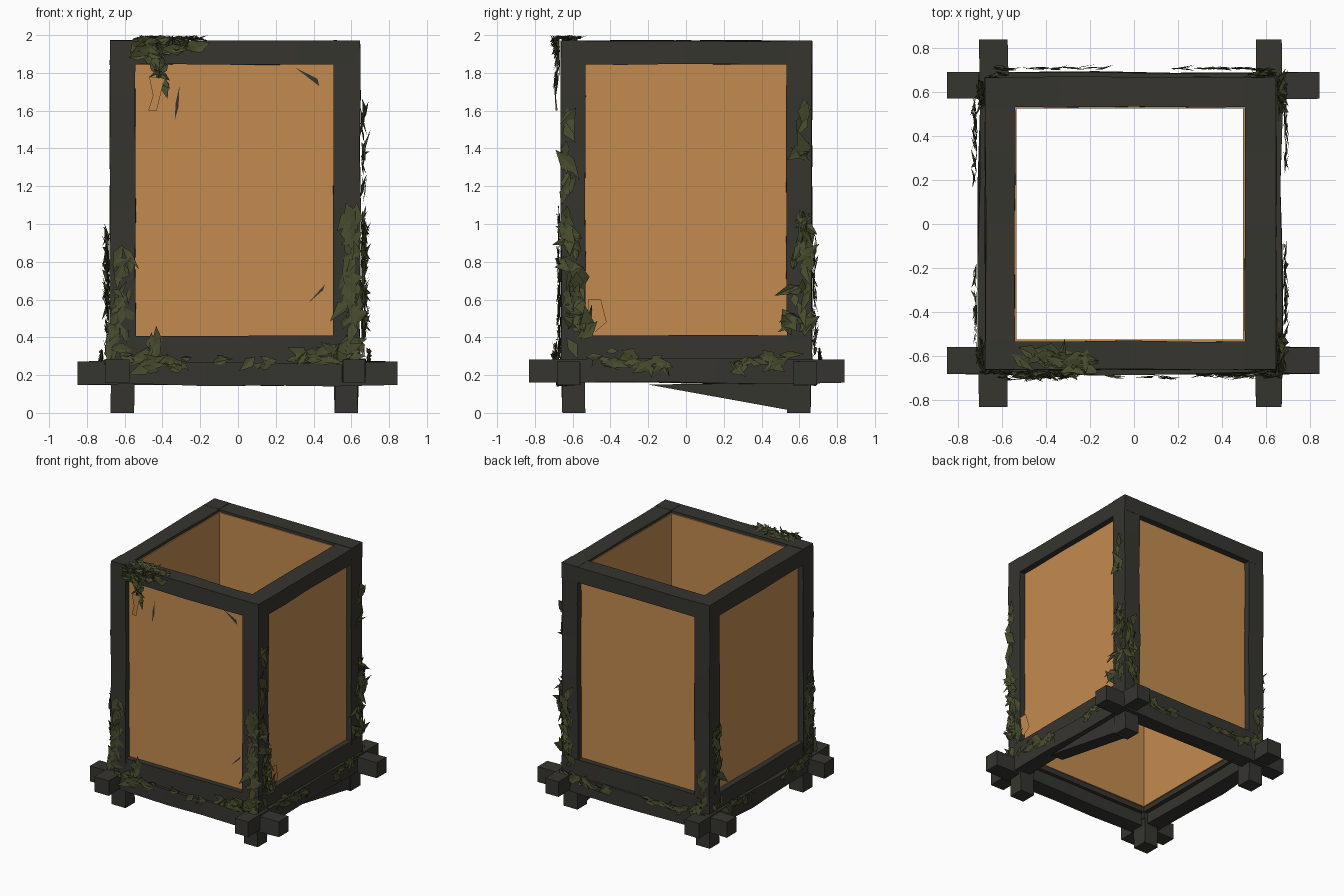
import bpy, bmesh, math, random
from mathutils import Vector

if "Cube" in bpy.data.objects:
    bpy.data.objects.remove(bpy.data.objects["Cube"])

rng = random.Random(7)


def material(name, rgb):
    m = bpy.data.materials.new(name)
    m.diffuse_color = (*rgb, 1)
    m.use_nodes = True
    m.node_tree.nodes["Principled BSDF"].inputs["Base Color"].default_value = m.diffuse_color
    return m


WOOD = material("charred_wood", (0.036, 0.035, 0.028))
PAPER = material("amber_paper", (0.55, 0.26, 0.08))
MOSS = material("olive_moss", (0.066, 0.073, 0.027))


def finish(name, bm, mat):
    me = bpy.data.meshes.new(name)
    bm.to_mesh(me)
    bm.free()
    me.materials.append(mat)
    ob = bpy.data.objects.new(name, me)
    bpy.context.collection.objects.link(ob)
    return ob


def timber(name, lo, hi, axis, cuts=4, wobble=0.004):
    """Square hand-hewn timber running along one axis."""
    bm = bmesh.new()
    u, v = [i for i in range(3) if i != axis]
    rings = []
    for k in range(cuts + 1):
        ring = []
        for a, b in ((0, 0), (1, 0), (1, 1), (0, 1)):
            p = [0, 0, 0]
            p[axis] = lo[axis] + (hi[axis] - lo[axis]) * k / cuts
            p[u] = (lo, hi)[a][u]
            p[v] = (lo, hi)[b][v]
            if 0 < k < cuts:
                p[u] += rng.uniform(-wobble, wobble)
                p[v] += rng.uniform(-wobble, wobble)
            ring.append(bm.verts.new(p))
        rings.append(ring)
    for r, s in zip(rings, rings[1:]):
        for i in range(4):
            bm.faces.new((r[i], r[(i + 1) % 4], s[(i + 1) % 4], s[i]))
    bm.faces.new(rings[0])
    bm.faces.new(rings[-1])
    bmesh.ops.recalc_face_normals(bm, faces=bm.faces)
    return finish(name, bm, WOOD)


# Outer and inner bounds of the frame on each side
X0, X0I, X1I, X1 = -0.677, -0.542, 0.505, 0.647
Y0, Y0I, Y1I, Y1 = -0.662, -0.533, 0.533, 0.667

# Corner posts
for sx, xa, xb in (("left", X0, X0I), ("right", X1I, X1)):
    for sy, ya, yb in (("front", Y0, Y0I), ("back", Y1I, Y1)):
        timber(f"{sy}_{sx}_post", (xa, ya, 0.2), (xb, yb, 1.972), 2, 6)

# Top and bottom rails
for tag, za, zb in (("top", 1.845, 1.97), ("bottom", 0.25, 0.408)):
    timber(f"{tag}_front_rail", (X0, Y0, za), (X1, Y0I, zb), 0)
    timber(f"{tag}_back_rail", (X0, Y1I, za), (X1, Y1, zb), 0)
    timber(f"{tag}_left_rail", (X0, Y0, za), (X0I, Y1, zb), 1)
    timber(f"{tag}_right_rail", (X1I, Y0, za), (X1, Y1, zb), 1)

# Crossing base beams and short feet
timber("front_beam", (-0.85, -0.682, 0.148), (0.845, -0.56, 0.272), 0, 5, 0.008)
timber("back_beam", (-0.85, 0.57, 0.148), (0.845, 0.692, 0.272), 0, 5, 0.008)
timber("left_beam", (-0.705, -0.832, 0.16), (-0.575, 0.84, 0.282), 1, 5, 0.008)
timber("right_beam", (0.555, -0.832, 0.16), (0.672, 0.84, 0.282), 1, 5, 0.008)
for xa, xb in ((-0.675, -0.55), (0.512, 0.635)):
    for ya, yb in ((-0.655, -0.533), (0.535, 0.66)):
        timber("foot", (xa, ya, 0), (xb, yb, 0.25), 2, 2, 0.005)

# Slanted brace under the right beam
bm = bmesh.new()
sides = [[bm.verts.new((x, y, z)) for y, z in ((-0.2, 0.15), (0.6, 0.005), (0.6, 0.16))]
         for x in (0.52, 0.63)]
bm.faces.new(sides[0])
bm.faces.new(sides[1])
for i in range(3):
    j = (i + 1) % 3
    bm.faces.new((sides[0][i], sides[0][j], sides[1][j], sides[1][i]))
bmesh.ops.recalc_face_normals(bm, faces=bm.faces)
finish("foot_brace", bm, WOOD)

# Paper walls: an open square tube lining the frame
bm = bmesh.new()
loops = []
for xa, xb, ya, yb, z in ((-0.63, 0.6, -0.618, 0.62, 0.29), (-0.63, 0.6, -0.618, 0.62, 1.95),
                          (-0.534, 0.497, -0.525, 0.525, 1.95), (-0.534, 0.497, -0.525, 0.525, 0.29)):
    loops.append([bm.verts.new(p) for p in ((xa, ya, z), (xb, ya, z), (xb, yb, z), (xa, yb, z))])
for k in range(4):
    r, s = loops[k], loops[(k + 1) % 4]
    for i in range(4):
        bm.faces.new((r[i], r[(i + 1) % 4], s[(i + 1) % 4], s[i]))
bmesh.ops.recalc_face_normals(bm, faces=bm.faces)
finish("paper_walls", bm, PAPER)


def scraps(name, start, end, normal, spread, count, size=0.08, mat=MOSS, lift=0.035):
    """Ragged folded shards scattered along a line on a surface."""
    bm = bmesh.new()
    a, b, n = Vector(start), Vector(end), Vector(normal).normalized()
    along = (b - a).normalized()
    side = along.cross(n)
    for _ in range(count):
        t = rng.random()
        c = a.lerp(b, t) + side * rng.uniform(-spread, spread) * (1 - 0.5 * t)
        c += n * rng.uniform(0.002, 0.012)
        ang = rng.gauss(0, 0.6) + rng.choice((0, math.pi))
        d = along * math.cos(ang) + side * math.sin(ang)
        w = d.cross(n)
        s = size * rng.uniform(0.5, 1.2)
        pts = [c - d * s * 0.5,
               c + w * s * rng.uniform(0.15, 0.4) + n * rng.uniform(0, lift * 0.5),
               c + d * s * rng.uniform(0.5, 0.9) + n * rng.uniform(0, lift),
               c - w * s * rng.uniform(0.15, 0.4) + n * rng.uniform(0, lift * 0.5)]
        for p in pts:
            p.z = min(p.z, 2.0)
        v = [bm.verts.new(p) for p in pts]
        bm.faces.new((v[0], v[1], v[2]))
        bm.faces.new((v[0], v[2], v[3]))
    return finish(name, bm, mat)


F, B, L, R, U = (0, -1, 0), (0, 1, 0), (-1, 0, 0), (1, 0, 0), (0, 0, 1)

# Moss clump hanging over the top front corner
scraps("top_moss", (-0.52, -0.61, 1.968), (-0.2, -0.63, 1.968), U, 0.05, 40, 0.09)
scraps("top_moss_hang", (-0.54, -0.665, 1.93), (-0.2, -0.665, 1.96), F, 0.05, 40, 0.09, lift=0.05)
scraps("top_moss_tail", (-0.43, -0.665, 1.92), (-0.41, -0.665, 1.73), F, 0.05, 16, 0.09)

# Moss climbing the posts
scraps("front_left_moss", (-0.63, Y0, 0.3), (-0.6, Y0, 0.85), F, 0.06, 30, 0.1, lift=0.02)
scraps("left_front_moss", (X0, -0.59, 0.3), (X0, -0.61, 0.98), L, 0.06, 36, 0.11)
scraps("front_right_moss", (0.6, Y0, 0.3), (0.6, Y0, 1.05), F, 0.055, 40, 0.11, lift=0.02)
scraps("right_front_moss", (X1, -0.55, 0.33), (X1, -0.62, 1.0), R, 0.06, 42, 0.12, lift=0.05)
scraps("right_front_strand", (X1, -0.64, 0.95), (X1, -0.62, 1.6), R, 0.015, 12, 0.11, lift=0.04)
scraps("right_back_moss", (X1, 0.6, 0.45), (X1, 0.61, 1.05), R, 0.075, 36, 0.11, lift=0.05)
scraps("right_back_strand", (X1, 0.62, 1.35), (X1, 0.62, 1.62), R, 0.03, 7, 0.12, lift=0.05)
scraps("back_right_moss", (0.59, Y1, 0.35), (0.6, Y1, 0.95), B, 0.05, 26, 0.1, lift=0.03)
scraps("left_back_moss", (X0, 0.58, 0.3), (X0, 0.6, 0.95), L, 0.055, 34, 0.1, lift=0.04)
scraps("back_left_moss", (-0.62, Y1, 0.3), (-0.62, Y1, 0.6), B, 0.04, 12, 0.09, lift=0.02)

# Moss along the base beams and bottom rails
for name, a, b, n, k in (
        ("front_left_ledge_moss", (-0.6, -0.685, 0.28), (-0.28, -0.685, 0.24), F, 20),
        ("front_right_ledge_moss", (0.65, -0.678, 0.31), (0.28, -0.675, 0.3), F, 30),
        ("front_mid_ledge_moss", (-0.3, -0.686, 0.27), (0.25, -0.686, 0.27), F, 9),
        ("right_front_ledge_moss", (0.676, -0.5, 0.3), (0.676, -0.1, 0.25), R, 28),
        ("right_back_ledge_moss", (0.676, 0.58, 0.29), (0.676, 0.25, 0.25), R, 18),
        ("left_front_ledge_moss", (-0.71, -0.6, 0.28), (-0.71, -0.2, 0.27), L, 20),
        ("left_back_ledge_moss", (-0.71, 0.55, 0.28), (-0.71, 0.2, 0.27), L, 24),
        ("back_left_ledge_moss", (-0.65, 0.695, 0.28), (-0.1, 0.695, 0.27), B, 20),
        ("back_right_ledge_moss", (0.62, 0.695, 0.28), (0.2, 0.695, 0.27), B, 20)):
    scraps(name, a, b, n, 0.045, k, 0.09, lift=0.025)
scraps("front_rail_tuft", (-0.45, Y0, 0.26), (-0.45, Y0, 0.42), F, 0.05, 10, 0.1, lift=0.02)


def tatter(name, pts, mat):
    """Thin torn piece drawn as one flat outline."""
    bm = bmesh.new()
    bm.faces.new([bm.verts.new(p) for p in pts])
    return finish(name, bm, mat)


# Torn paper strips, and slits in the paper
tatter("top_paper_strip", [(-0.47, -0.69, 1.78), (-0.39, -0.7, 1.77), (-0.43, -0.69, 1.6),
                           (-0.475, -0.68, 1.6), (-0.45, -0.69, 1.68)], PAPER)
tatter("side_paper_strip", [(0.655, -0.52, 0.6), (0.66, -0.45, 0.6), (0.65, -0.42, 0.48),
                            (0.655, -0.48, 0.43), (0.65, -0.51, 0.46)], PAPER)
tatter("front_slit", [(-0.31, -0.622, 1.73), (-0.315, -0.622, 1.62), (-0.335, -0.622, 1.55),
                      (-0.33, -0.622, 1.64)], WOOD)
tatter("corner_slit", [(0.5, -0.622, 0.8), (0.46, -0.622, 0.68), (0.37, -0.622, 0.58),
                       (0.45, -0.622, 0.65)], WOOD)
tatter("corner_tear", [(0.3, -0.622, 1.83), (0.42, -0.622, 1.77), (0.43, -0.622, 1.73)], WOOD)
